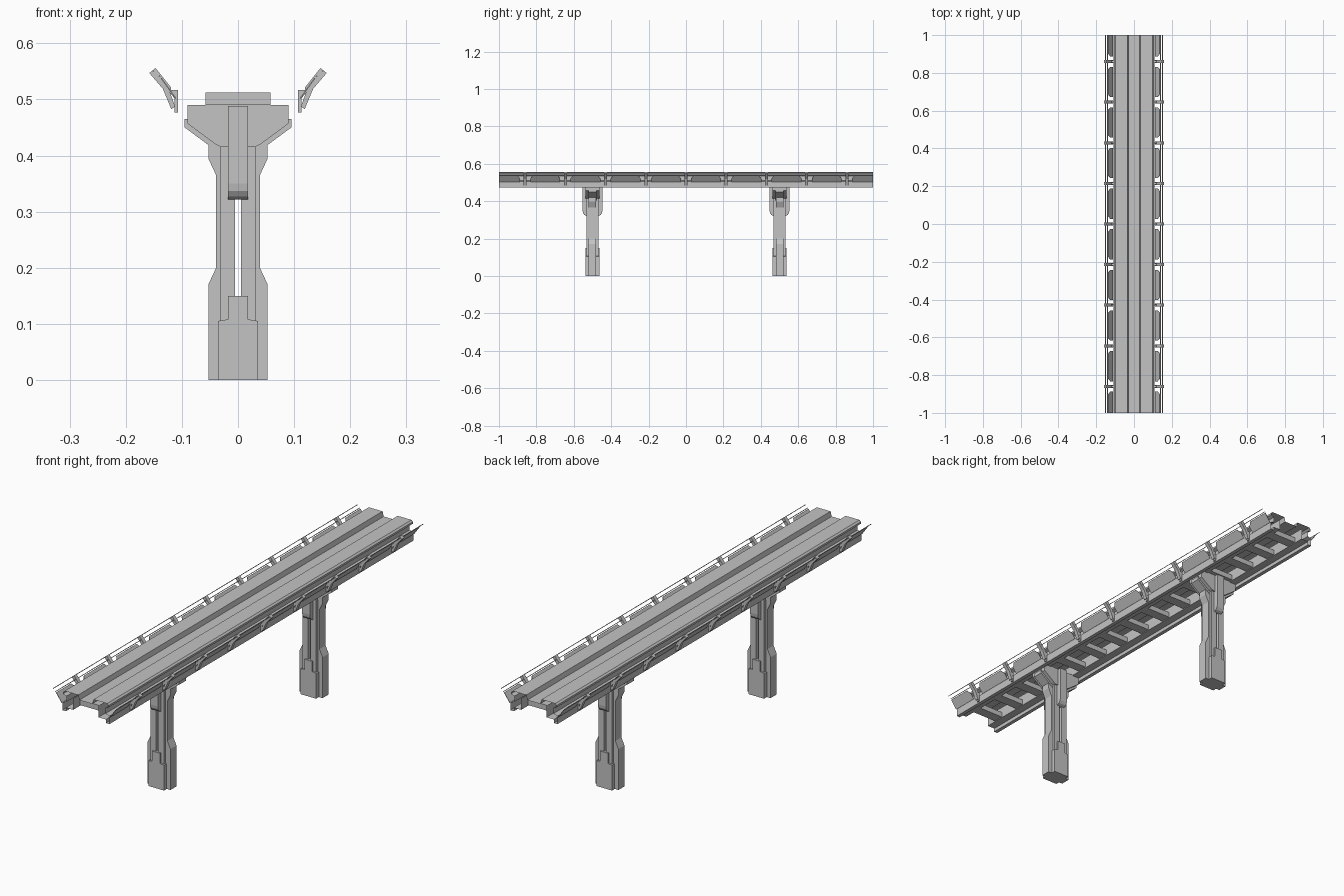
import bpy, bmesh, math

cube = bpy.data.objects.get("Cube")
if cube:
    bpy.data.objects.remove(cube, do_unlink=True)

concrete = bpy.data.materials.new("concrete_grey")
concrete.use_nodes = True
GREY = (0.55, 0.55, 0.55, 1)
concrete.diffuse_color = GREY
concrete.node_tree.nodes["Principled BSDF"].inputs["Base Color"].default_value = GREY


def finish(name, bm, closed=True):
    """Turn a bmesh into a named object."""
    if closed:
        bmesh.ops.recalc_face_normals(bm, faces=bm.faces)
    mesh = bpy.data.meshes.new(name)
    bm.to_mesh(mesh)
    bm.free()
    mesh.materials.append(concrete)
    obj = bpy.data.objects.new(name, mesh)
    bpy.context.scene.collection.objects.link(obj)
    return obj


def prism(bm, profile, start, end, axis="y", side=1):
    """Extrude a closed profile along y (xz profile) or x (yz profile)."""
    def place(p, t):
        return (side * p[0], t, p[1]) if axis == "y" else (t, side * p[0], p[1])
    a = [bm.verts.new(place(p, start)) for p in profile]
    b = [bm.verts.new(place(p, end)) for p in profile]
    bm.faces.new(a)
    bm.faces.new(b[::-1])
    for i in range(len(a)):
        j = (i + 1) % len(a)
        bm.faces.new((a[i], b[i], b[j], a[j]))


def mirrored(profile):
    """Complete a half profile across the centre line."""
    return profile + [(-x, z) for x, z in reversed(profile)]


def box(bm, x, y, z0, z1):
    prism(bm, [(-x, z0), (x, z0), (x, z1), (-x, z1)], -y, y)


SIDES = (1, -1)
POST_GAP = 0.215

# Deck: open-ended folded sheet with two raised running strips
outer = [(0.03, 0.535), (0.035, 0.555), (0.098, 0.555), (0.105, 0.549),
         (0.105, 0.541), (0.09, 0.535), (0.09, 0.511), (0.108, 0.505),
         (0.108, 0.472), (0.092, 0.472), (0.092, 0.487), (0.058, 0.487),
         (0.058, 0.535)]
section = [(-x, z) for x, z in reversed(outer)] + outer
bm = bmesh.new()
rows = [[bm.verts.new((x, y, z)) for x, z in section] for y in (-1, 1)]
for i in range(len(section) - 1):
    bm.faces.new((rows[0][i], rows[1][i], rows[1][i + 1], rows[0][i + 1]))
for f in bm.faces:
    f.normal_update()
finish("deck", bm, closed=False)

# Cross ties under the deck
bm = bmesh.new()
TIES = 15
for i in range(TIES):
    y = -1 + (i + 0.5) * 2 / TIES
    prism(bm, mirrored([(0.058, 0.49), (0.058, 0.512)]), y - 0.022, y + 0.022)
finish("cross_ties", bm)

# Railing posts with their mounting brackets
arm = [(0.147, 0.556), (0.158, 0.547), (0.134, 0.519), (0.119, 0.483),
       (0.112, 0.487), (0.121, 0.512), (0.119, 0.521)]
bracket = [(0.107, 0.477), (0.113, 0.477), (0.113, 0.502), (0.12, 0.51),
           (0.12, 0.517), (0.107, 0.517)]
bm = bmesh.new()
for side in SIDES:
    for i in range(-4, 5):
        y = i * POST_GAP
        prism(bm, arm, y - 0.008, y + 0.008, side=side)
        prism(bm, bracket, y - 0.005, y + 0.005, side=side)
finish("railing_posts", bm)

# Railing wires
bm = bmesh.new()
for side in SIDES:
    for x, z in ((0.151, 0.551), (0.14, 0.541)):
        ring = [(x + 0.0018 * math.cos(k * math.pi / 2),
                 z + 0.0018 * math.sin(k * math.pi / 2)) for k in range(4)]
        prism(bm, ring, -1, 1, side=side)
finish("railing_wires", bm)

# Sloping railing panels, chamfered along the top
bm = bmesh.new()
for side in SIDES:
    for i in range(-5, 5):
        mid = (i + 0.5) * POST_GAP
        lo, hi = max(mid - 0.08, -1), min(mid + 0.08, 1)
        c0 = 0.014 if lo > -1 else 0
        c1 = 0.014 if hi < 1 else 0
        outline = [(lo, 0), (hi, 0), (hi, 0.55), (hi - c1, 1), (lo + c0, 1), (lo, 0.55)]
        bm.faces.new([bm.verts.new((side * (0.111 + 0.026 * t), y, 0.502 + 0.036 * t))
                      for y, t in outline])
panels = finish("railing_panels", bm)
thick = panels.modifiers.new("thickness", "SOLIDIFY")
thick.thickness = 0.002
thick.offset = 0

# Pillars
wing = [(0.005, 0), (0.053, 0), (0.053, 0.17), (0.039, 0.2), (0.039, 0.365),
        (0.053, 0.395), (0.053, 0.42), (0.005, 0.42)]
shaft = [(0.005, 0.1), (0.031, 0.1), (0.031, 0.42), (0.005, 0.42)]
base = mirrored([(0.036, 0), (0.036, 0.105), (0.018, 0.108), (0.018, 0.15)])
head = mirrored([(0.03, 0.415), (0.04, 0.42), (0.09, 0.457), (0.09, 0.49)])
brace = [(0.03, 0.402), (0.095, 0.45), (0.095, 0.465), (0.088, 0.465),
         (0.088, 0.458), (0.03, 0.42)]
fin = [(0.018, 0.322), (0.034, 0.322), (0.044, 0.327), (0.051, 0.337),
       (0.053, 0.35), (0.053, 0.488), (0.018, 0.488)]

for label, py in (("front", -0.5), ("back", 0.5)):
    parts = {n: bmesh.new() for n in ("column", "base", "head", "braces", "fins")}
    for side in SIDES:
        prism(parts["column"], wing, -0.02, 0.02, side=side)
        prism(parts["column"], shaft, -0.032, 0.032, side=side)
        prism(parts["braces"], brace, -0.022, 0.022, side=side)
        prism(parts["fins"], fin, -0.018, 0.018, axis="x", side=side)
    prism(parts["base"], base, -0.038, 0.038)
    prism(parts["head"], head, -0.038, 0.038)
    for name, part in parts.items():
        finish(label + "_pillar_" + name, part).location.y = py
